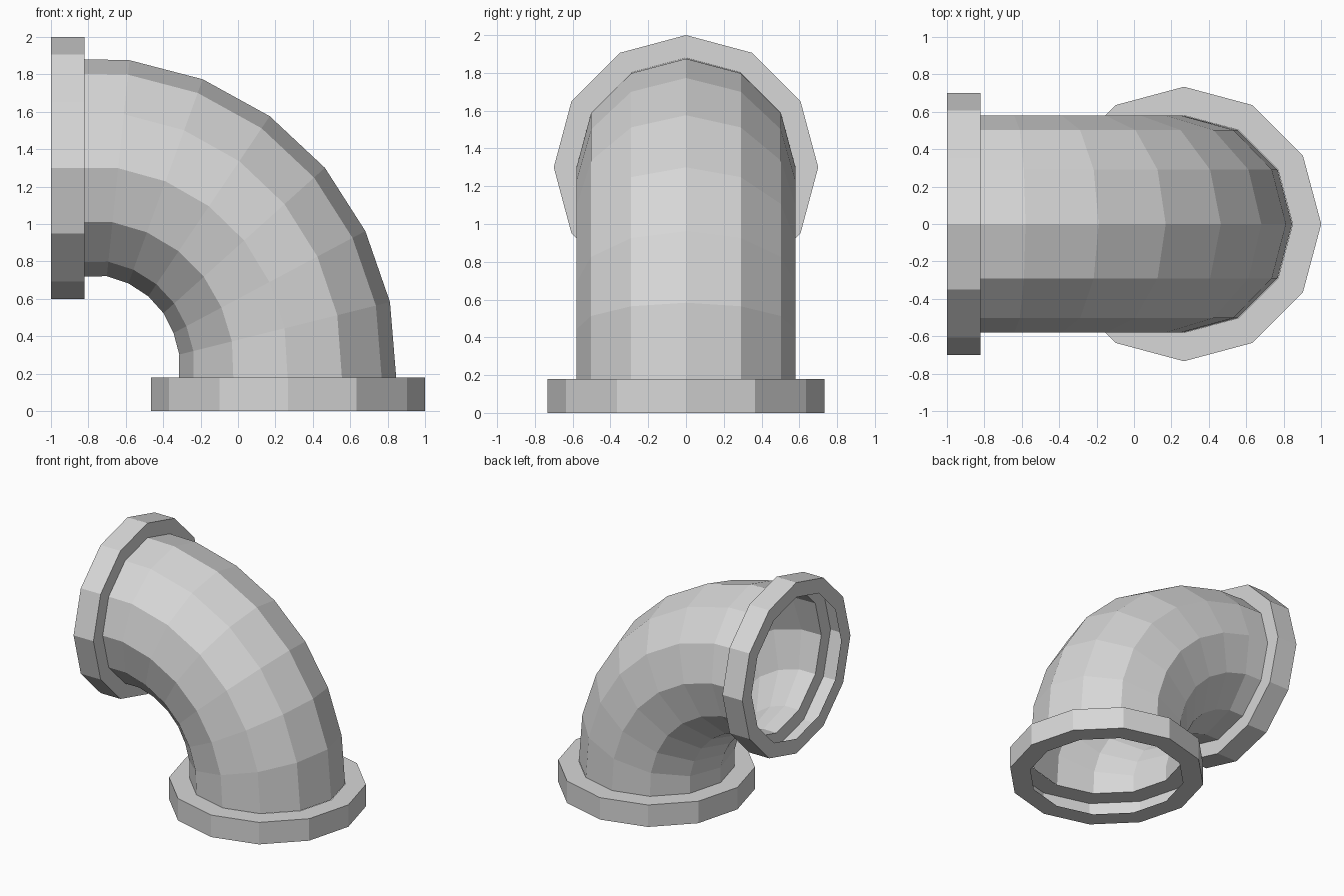
import bpy
import bmesh
from math import cos, sin, radians, tau

cube = bpy.data.objects.get("Cube")
if cube:
    bpy.data.objects.remove(cube, do_unlink=True)

SIDES = 12
PIPE_R = 0.58

# One grey for the whole fitting
grey = bpy.data.materials.new("light_grey")
grey.use_nodes = True
colour = (0.68, 0.68, 0.68, 1)
grey.diffuse_color = colour
grey.node_tree.nodes["Principled BSDF"].inputs["Base Color"].default_value = colour


def loft(name, rings):
    """Join rings (x, z, tilt in degrees, radius) into an open thin shell."""
    bm = bmesh.new()
    loops = []
    for x, z, tilt, r in rings:
        a = radians(tilt)
        loop = []
        for i in range(SIDES):
            t = tau * i / SIDES
            out = r * cos(t)
            loop.append(bm.verts.new((x + out * cos(a), r * sin(t), z + out * sin(a))))
        loops.append(loop)
    for low, high in zip(loops, loops[1:]):
        for i in range(SIDES):
            j = (i + 1) % SIDES
            bm.faces.new((low[i], low[j], high[j], high[i]))
    mesh = bpy.data.meshes.new(name)
    bm.to_mesh(mesh)
    bm.free()
    mesh.materials.append(grey)
    obj = bpy.data.objects.new(name, mesh)
    bpy.context.collection.objects.link(obj)


# Thin bent pipe running between the inner faces of the flanges
path = [(0.265, 0.18, 0), (0.249, 0.443, 14), (0.168, 0.69, 28),
        (0.033, 0.912, 42), (-0.155, 1.095, 56), (-0.387, 1.228, 70),
        (-0.64, 1.298, 84), (-0.82, 1.30, 90)]
loft("elbow_pipe", [(*p, PIPE_R) for p in path])

# Bottom flange: hollow collar, open on the inside
R = 0.733
loft("bottom_flange", [(0.267, 0, 0, PIPE_R), (0.267, 0, 0, R),
                       (0.267, 0.18, 0, R), (0.267, 0.18, 0, PIPE_R)])

# Side flange: the same collar turned sideways
R = 0.70
loft("side_flange", [(-1, 1.3, 90, PIPE_R), (-1, 1.3, 90, R),
                     (-0.82, 1.3, 90, R), (-0.82, 1.3, 90, PIPE_R)][::-1])
